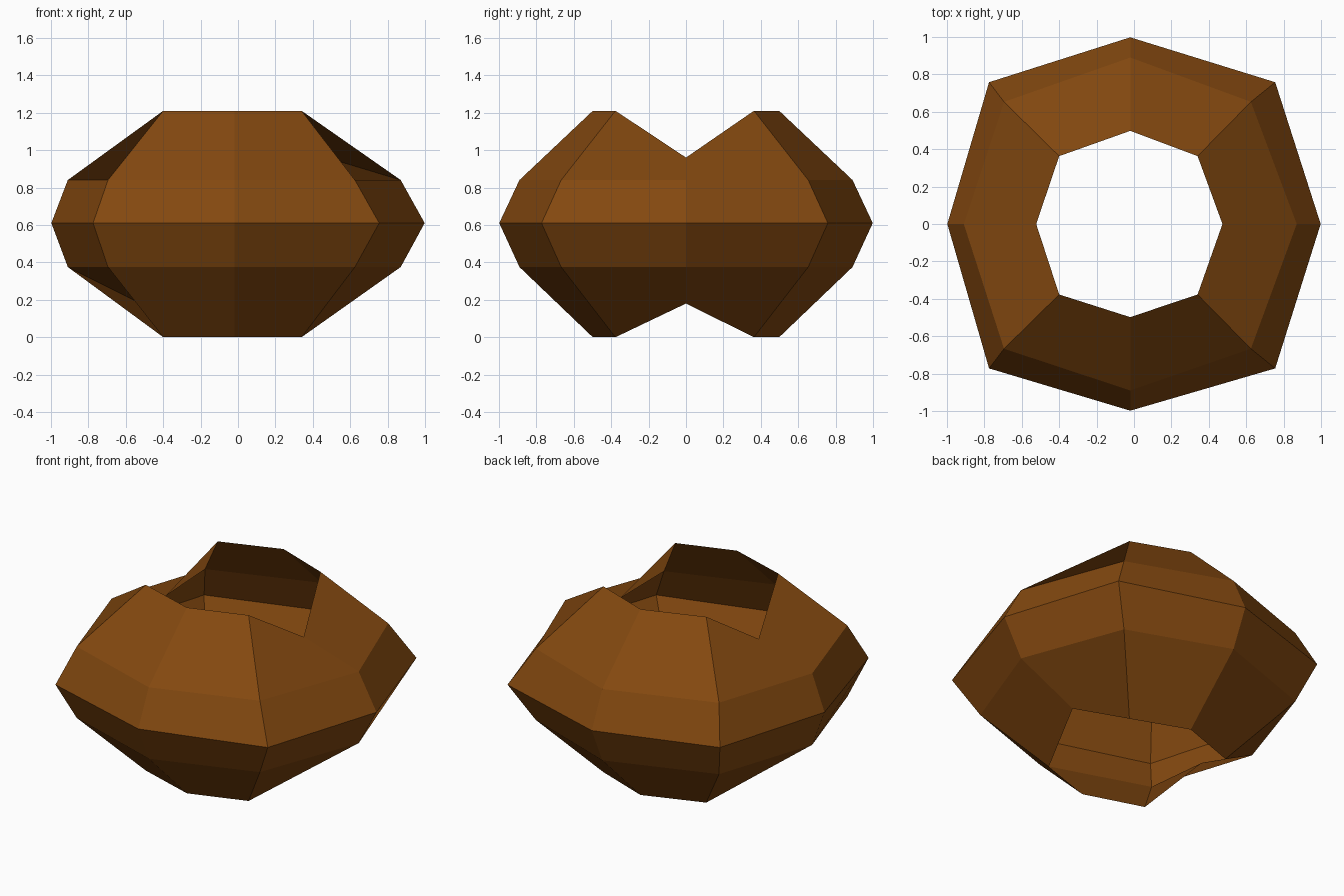
import bpy
import bmesh

cube = bpy.data.objects.get("Cube")
if cube:
    bpy.data.objects.remove(cube, do_unlink=True)

# Brown shell material
COLOUR = (0.23, 0.066, 0.005, 1.0)
mat = bpy.data.materials.new("brown")
mat.use_nodes = True
mat.diffuse_color = COLOUR
mat.node_tree.nodes["Principled BSDF"].inputs["Base Color"].default_value = COLOUR

# Eight columns, counter-clockwise from the +x side
COLUMNS = [(1, 0), (1, 1), (0, 1), (-1, 1), (-1, 0), (-1, -1), (0, -1), (1, -1)]


def ring(bm, axis_r, corner_r, side_x, corner_x, z, side_z):
    """One eight-sided ring; its two side points may sit at another height."""
    verts = []
    for sx, sy in COLUMNS:
        if sy == 0:
            co = (sx * axis_r + side_x, 0, side_z)
        elif sx == 0:
            co = (-0.02, sy * axis_r, z)
        else:
            co = (sx * corner_r + corner_x, sy * corner_r - 0.007, z)
        verts.append(bm.verts.new(co))
    return verts


bm = bmesh.new()

# Rings from the notched bottom rim to the notched top rim
rings = [
    ring(bm, 0.498, 0.37, -0.025, -0.03, 0.0, 0.18),
    ring(bm, 0.89, 0.66, -0.02, -0.035, 0.375, 0.375),
    ring(bm, 0.998, 0.765, 0.0, -0.01, 0.61, 0.61),
    ring(bm, 0.89, 0.66, -0.02, -0.035, 0.84, 0.84),
    ring(bm, 0.498, 0.37, -0.025, -0.03, 1.21, 0.96),
]

# Open single-skin wall, flat faced
for low, high in zip(rings, rings[1:]):
    for i in range(len(COLUMNS)):
        j = (i + 1) % len(COLUMNS)
        bm.faces.new((low[i], low[j], high[j], high[i]))

mesh = bpy.data.meshes.new("open_shell")
bm.to_mesh(mesh)
bm.free()
mesh.materials.append(mat)
shell = bpy.data.objects.new("open_shell", mesh)
bpy.context.collection.objects.link(shell)
